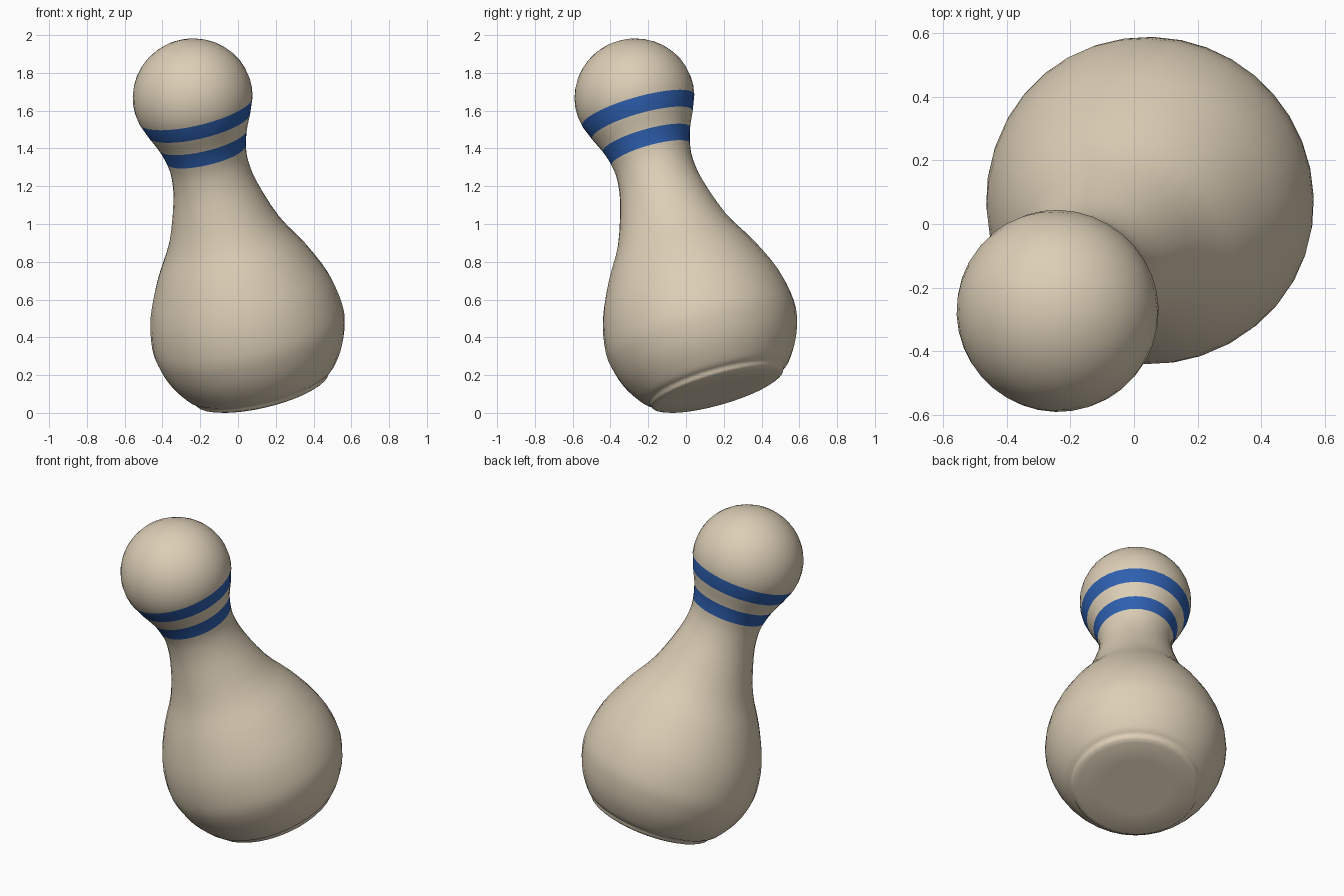
import bpy
import bmesh
from math import sin, cos, radians, pi
from mathutils import Vector, Matrix

cube = bpy.data.objects.get("Cube")
if cube:
    bpy.data.objects.remove(cube, do_unlink=True)


def make_material(name, colour):
    mat = bpy.data.materials.new(name)
    mat.use_nodes = True
    mat.diffuse_color = (*colour, 1)
    bsdf = next(n for n in mat.node_tree.nodes if n.type == 'BSDF_PRINCIPLED')
    bsdf.inputs["Base Color"].default_value = (*colour, 1)
    return mat


def smooth_path(points, steps):
    """Catmull-Rom curve through the points."""
    pts = [Vector(p) for p in points]
    pts = [pts[0] * 2 - pts[1]] + pts + [pts[-1] * 2 - pts[-2]]
    path = []
    for a, b, c, d in zip(pts, pts[1:], pts[2:], pts[3:]):
        for i in range(steps):
            t = i / steps
            path.append(b + (c - a) * t / 2 + (a * 2 - b * 5 + c * 4 - d) * t * t / 2
                        + (b * 3 - a - c * 3 + d) * t ** 3 / 2)
    return path + [pts[-2]]


# Profile as (radius, height along the pin's axis)
SEGMENTS = 36
BANDS = [(1.336, 1.42), (1.503, 1.586)]
HEAD_R, HEAD_H = 0.318, 1.66
base = [(0, 0), (0.2, 0), (0.335, 0)]
body = smooth_path([(0.335, 0), (0.36, 0.012), (0.372, 0.035), (0.405, 0.06),
                    (0.465, 0.15), (0.503, 0.25), (0.517, 0.36), (0.487, 0.53),
                    (0.403, 0.722), (0.3, 0.904), (0.228, 1.12), (0.208, 1.25),
                    (0.216, 1.336), (0.24, 1.42), (0.277, 1.503)], 3)
head = [(0.309, 1.586)]
for i in range(11):
    a = radians(-4 + i * 9.4)
    squash = 0.97 if a > 0 else 1
    head.append((HEAD_R * cos(a), HEAD_H + HEAD_R * squash * sin(a)))
head[-1] = (0, head[-1][1])
profile = base[:-1] + [tuple(p) for p in body] + head

# Spin the profile into the pin
bm = bmesh.new()
verts = [bm.verts.new((r, 0, h)) for r, h in profile]
edges = [bm.edges.new(pair) for pair in zip(verts, verts[1:])]
bmesh.ops.spin(bm, geom=verts + edges, cent=(0, 0, 0), axis=(0, 0, 1),
               angle=2 * pi, steps=SEGMENTS, use_duplicate=False)
bmesh.ops.remove_doubles(bm, verts=bm.verts, dist=0.0005)
bmesh.ops.recalc_face_normals(bm, faces=bm.faces)

# Blue neck bands, chosen by height along the axis
for f in bm.faces:
    f.smooth = True
    h = f.calc_center_median().z
    f.material_index = int(any(lo < h < hi for lo, hi in BANDS))

# Lean the pin forward and to its right, resting on the base rim
lean = Vector((-0.223, -0.267, 0.9375)).to_track_quat('Z', 'Y').to_matrix().to_4x4()
bm.transform(Matrix.Translation((0.13, 0.17, 0.127)) @ lean)
low = min(v.co.z for v in bm.verts)
bmesh.ops.translate(bm, verts=bm.verts, vec=(0, 0, -low))

mesh = bpy.data.meshes.new("bowling_pin")
bm.to_mesh(mesh)
bm.free()
mesh.materials.append(make_material("cream", (0.72, 0.62, 0.47)))
mesh.materials.append(make_material("band_blue", (0.027, 0.115, 0.43)))
pin = bpy.data.objects.new("bowling_pin", mesh)
bpy.context.collection.objects.link(pin)
